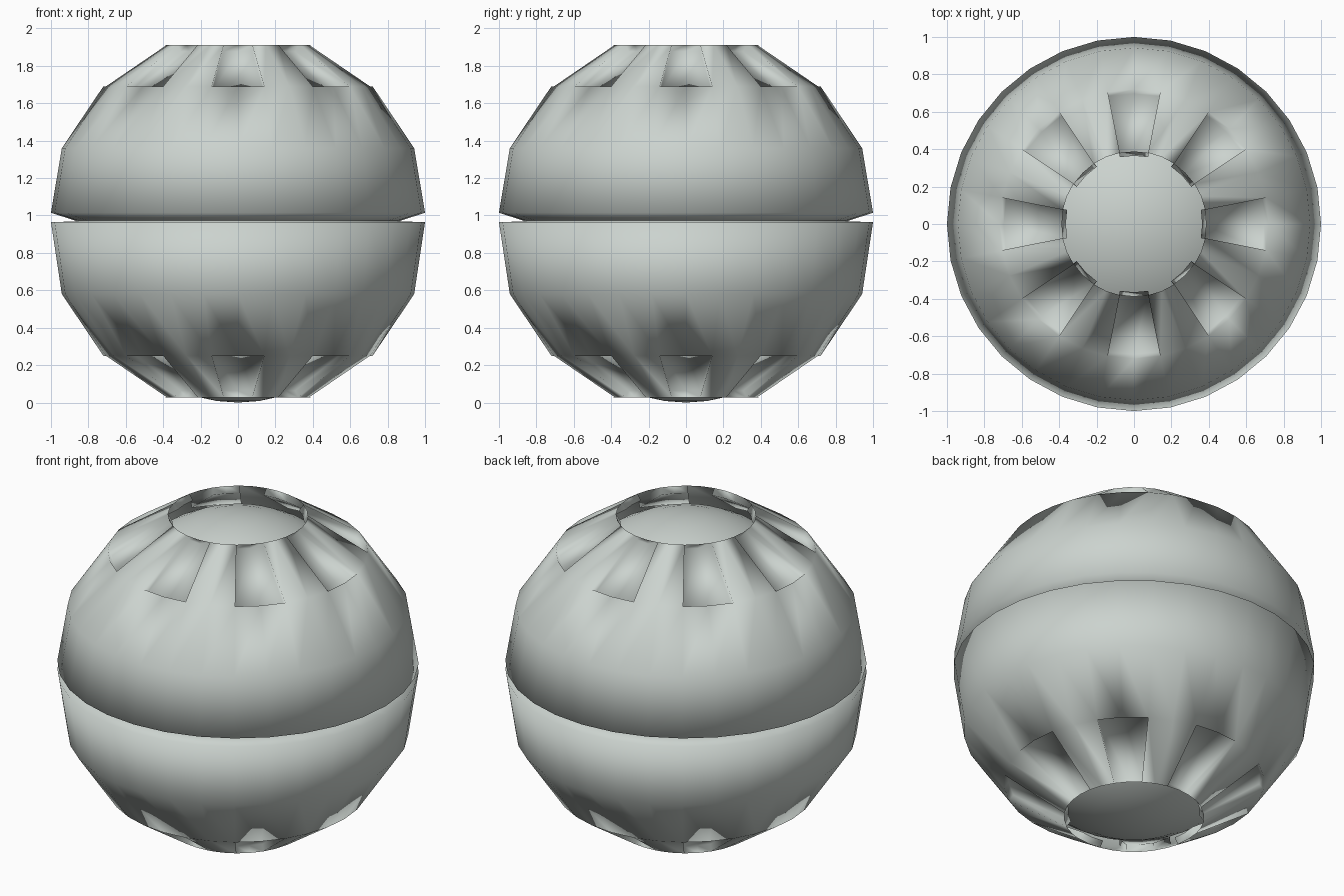
import bpy, bmesh, math
from mathutils import Vector

if "Cube" in bpy.data.objects:
    bpy.data.objects.remove(bpy.data.objects["Cube"])

SEG = 32
DEPTH = 0.042

mat = bpy.data.materials.new("pale_grey")
mat.diffuse_color = (0.60, 0.65, 0.62, 1)
mat.use_nodes = True
mat.node_tree.nodes["Principled BSDF"].inputs["Base Color"].default_value = mat.diffuse_color


def finish(name, bm):
    bmesh.ops.recalc_face_normals(bm, faces=bm.faces)
    for f in bm.faces:
        f.smooth = True
    me = bpy.data.meshes.new(name)
    bm.to_mesh(me)
    bm.free()
    me.materials.append(mat)
    ob = bpy.data.objects.new(name, me)
    bpy.context.collection.objects.link(ob)
    return ob


def half_shell(name, profile, up):
    """Lathe an open half shell; eight panels next to the opening are sunk inward."""
    bm = bmesh.new()
    ang = [2 * math.pi * i / SEG for i in range(SEG)]
    rings = [[bm.verts.new((r * math.cos(a), r * math.sin(a), z)) for a in ang]
             for r, z in profile]
    last = len(rings) - 2
    for j in range(last + 1):
        lo, hi = rings[j], rings[j + 1]
        for i in range(SEG):
            # panels cover the two segments either side of every fourth spoke
            if j == last and i % 4 in (0, 3):
                continue
            k = (i + 1) % SEG
            bm.faces.new((lo[i], lo[k], hi[k], hi[i]))
    # sunken panels with their walls
    lo, hi = rings[-2], rings[-1]
    for c in range(0, SEG, 4):
        a = ang[c]
        off = Vector((-0.555 * math.cos(a), -0.555 * math.sin(a), -0.832 * up)) * DEPTH
        ids = [(c + d) % SEG for d in (-1, 0, 1)]
        loop = [lo[i] for i in ids] + [hi[i] for i in reversed(ids)]
        sunk = [bm.verts.new(v.co + off) for v in loop]
        for n in range(6):
            m = (n + 1) % 6
            bm.faces.new((loop[n], loop[m], sunk[m], sunk[n]))
        bm.faces.new((sunk[0], sunk[1], sunk[4], sunk[5]))
        bm.faces.new((sunk[1], sunk[2], sunk[3], sunk[4]))
    return finish(name, bm)


# outer shells, each with an inward lip at the seam
half_shell("upper_shell", [(0.87, 0.972), (1.0, 1.015), (0.942, 1.36),
                           (0.72, 1.69), (0.388, 1.912)], 1)
half_shell("lower_shell", [(0.87, 0.968), (1.0, 0.965), (0.942, 0.58),
                           (0.72, 0.25), (0.388, 0.028)], -1)

# inner core, seen through the top and bottom openings
bm = bmesh.new()
bmesh.ops.create_uvsphere(bm, u_segments=32, v_segments=24, radius=1)
for v in bm.verts:
    v.co = Vector((v.co.x * 0.87, v.co.y * 0.87, v.co.z * 0.95 + 0.95))
finish("inner_core", bm)
